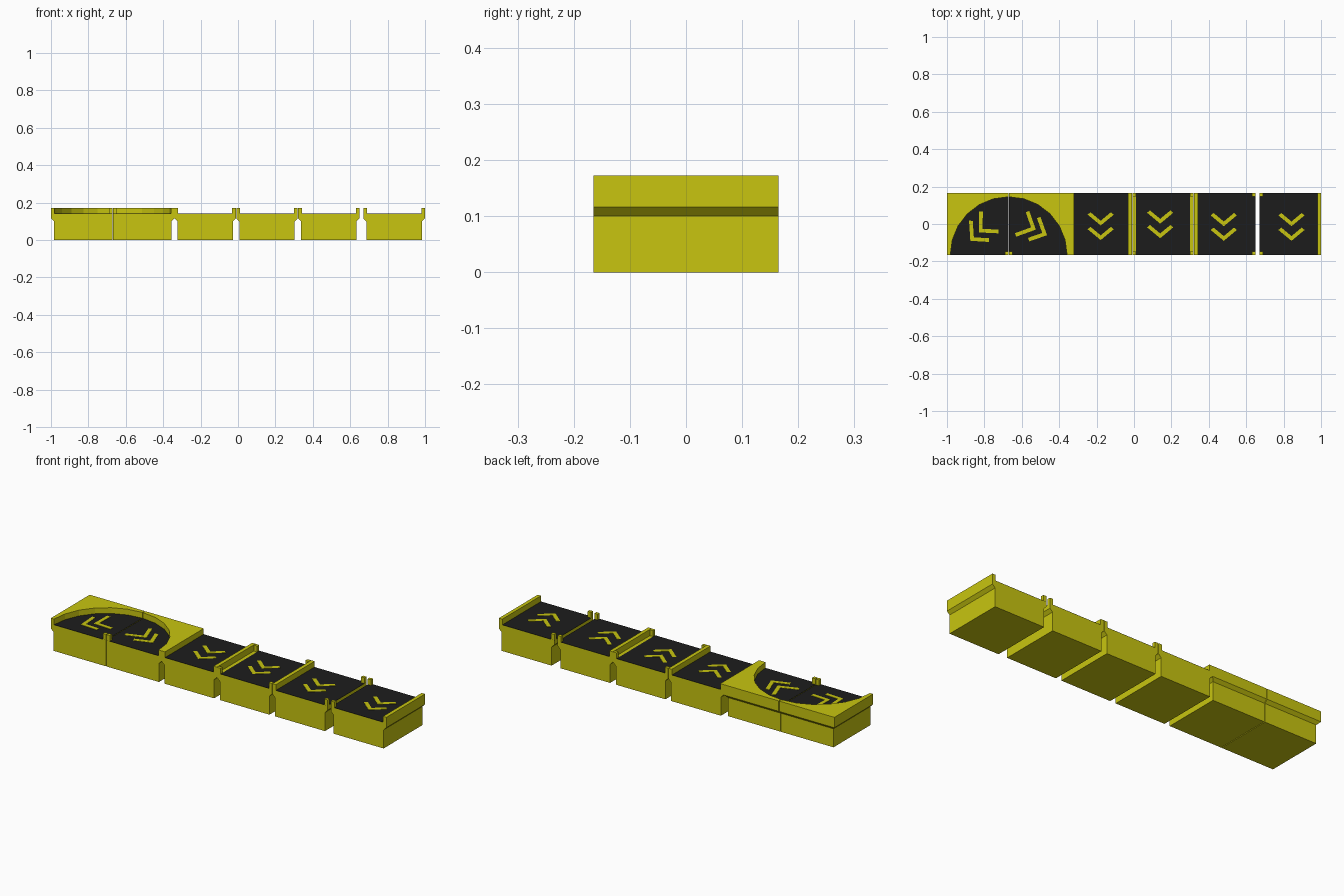
import bpy, bmesh, math
from mathutils import Vector

if "Cube" in bpy.data.objects:
    bpy.data.objects.remove(bpy.data.objects["Cube"])

W = 0.165            # half depth in y
BELT, TOP = 0.14, 0.172
RAIL, INSET = 0.02, 0.016


def material(name, rgb):
    m = bpy.data.materials.new(name)
    m.diffuse_color = (*rgb, 1)
    m.use_nodes = True
    m.node_tree.nodes["Principled BSDF"].inputs["Base Color"].default_value = m.diffuse_color
    return m


YELLOW = material("yellow", (0.58, 0.56, 0.005))
BLACK = material("black", (0.012, 0.012, 0.012))


def finish(bm, name, mat):
    bmesh.ops.recalc_face_normals(bm, faces=bm.faces)
    me = bpy.data.meshes.new(name)
    bm.to_mesh(me)
    bm.free()
    ob = bpy.data.objects.new(name, me)
    bpy.context.collection.objects.link(ob)
    me.materials.append(mat)


def prism(name, pts, z0, z1, mat):
    """Extrude a flat xy outline from z0 to z1."""
    bm = bmesh.new()
    f = bm.faces.new([bm.verts.new((x, y, z0)) for x, y in pts])
    r = bmesh.ops.extrude_face_region(bm, geom=[f])
    for v in r["geom"]:
        if isinstance(v, bmesh.types.BMVert):
            v.co.z = z1
    finish(bm, name, mat)


def rect(x0, x1, y0, y1):
    return [(x0, y0), (x1, y0), (x1, y1), (x0, y1)]


def body(name, x0, x1, left, right, back):
    """Block whose flagged sides step in below a sloped lip."""
    bm = bmesh.new()
    rings = []
    for z, i in ((0, INSET), (0.1, INSET), (0.116, 0), (BELT, 0)):
        pts = rect(x0 + i * left, x1 - i * right, -W, W - i * back)
        rings.append([bm.verts.new((x, y, z)) for x, y in pts])
    for a, b in zip(rings, rings[1:]):
        for k in range(4):
            n = (k + 1) % 4
            bm.faces.new((a[k], a[n], b[n], b[k]))
    bm.faces.new(rings[0])
    bm.faces.new(rings[-1])
    finish(bm, name, YELLOW)


def chevron(name, a, tip, b, t=0.02):
    """Flat V stroke: arm end, tip, arm end."""
    a, tip, b = Vector(a), Vector(tip), Vector(b)
    inner = tip + ((a - tip).normalized() + (b - tip).normalized()) * t
    pts = [a, tip, b, b + (a - tip).normalized() * t, inner,
           a + (b - tip).normalized() * t]
    prism(name, pts, BELT + 0.001, BELT + 0.0025, YELLOW)


def side_edge(name, kind, xa, xb):
    """Raised rail, or a pair of end posts."""
    if kind == "rail":
        prism(name + "_rail", rect(xa, xb, -W, W), BELT, TOP, YELLOW)
    else:
        for end, s in (("front", -1), ("back", 1)):
            y = sorted((s * W, s * (W - 0.017)))
            prism(f"{name}_{end}_post", rect(xa, xb, *y), BELT, TOP, YELLOW)


# Straight tiles: x0, x1, left edge, right edge, chevron centre
straights = [
    (-0.34, -0.011, "rail", "rail", -0.178, 0.0),
    (-0.009, 0.319, "lip", "lip", 0.14, 0.01),
    (0.321, 0.65, "rail", "posts", 0.48, -0.004),
    (0.67, 1.0, "posts", "rail", 0.842, -0.004),
]
for n, (x0, x1, le, re, cx, cy) in enumerate(straights, 1):
    nm = f"straight_{n}"
    body(nm + "_body", x0, x1, 1, 1, 0)
    side_edge(nm + "_left", le, x0, x0 + RAIL)
    side_edge(nm + "_right", re, x1 - RAIL, x1)
    b0 = x0 if le == "posts" else x0 + RAIL
    b1 = x1 if re == "posts" else x1 - RAIL
    prism(nm + "_belt", rect(b0, b1, -W, W), BELT, BELT + 0.001, BLACK)
    for k, ty in enumerate((-0.008, -0.086)):
        y = ty + cy
        chevron(f"{nm}_arrow_{k}", (cx - 0.07, y + 0.058), (cx, y),
                (cx + 0.07, y + 0.058))

# Two mirrored corner tiles forming a half-round turn
R, SEAM = 0.31, -0.67
for nm, s, xo in (("corner_left", -1, -1.0), ("corner_right", 1, -0.34)):
    xi = SEAM + s * 0.002
    body(nm + "_body", min(xo, xi), max(xo, xi), s < 0, s > 0, 1)
    arc = [(xi + s * R * math.cos(a), -W + R * math.sin(a))
           for a in (math.radians(15 * k) for k in range(7))]
    prism(nm + "_rim", arc + [(xi, W), (xo, W), (xo, -W)], BELT, TOP, YELLOW)
    prism(nm + "_belt", arc + [(xi, -W)], BELT, BELT + 0.001, BLACK)
    xs = sorted((xi, xi + s * 0.019))
    prism(nm + "_inner_post", rect(*xs, -W, -W + 0.018), BELT, TOP, YELLOW)

# Turning arrows on the corner belts
turns = [
    ((-0.828, 0.068), (-0.83, -0.045), (-0.725, -0.05)),
    ((-0.882, 0.018), (-0.875, -0.09), (-0.775, -0.096)),
    ((-0.56, 0.07), (-0.525, -0.03), (-0.63, -0.068)),
    ((-0.50, 0.038), (-0.465, -0.06), (-0.56, -0.093)),
]
for k, t in enumerate(turns):
    chevron(f"turn_arrow_{k}", *t)
